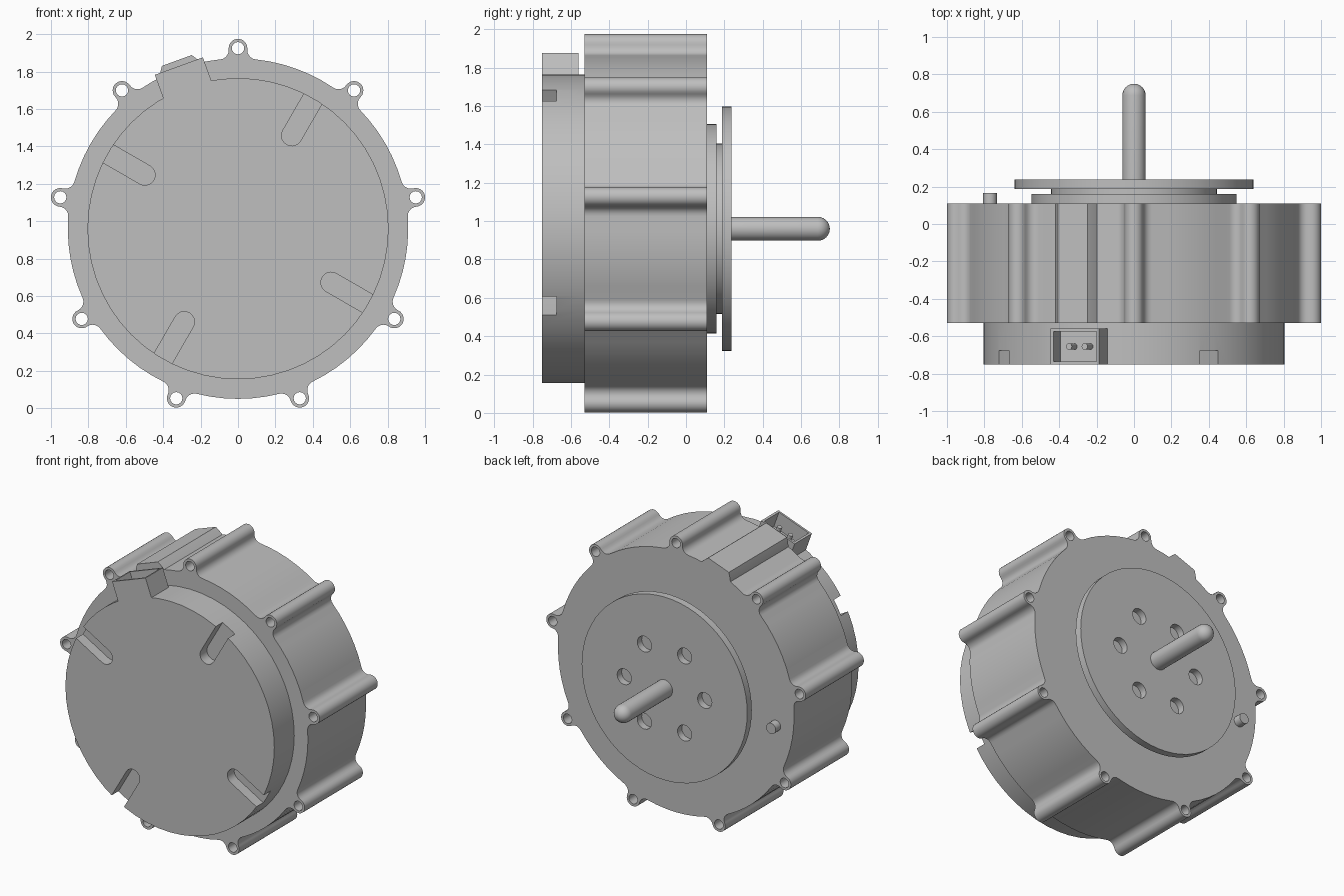
import bpy, bmesh, math
from mathutils import Vector, Matrix

if "Cube" in bpy.data.objects:
    bpy.data.objects.remove(bpy.data.objects["Cube"], do_unlink=True)

CZ = 0.96  # height of the motor axis
grey = bpy.data.materials.new("light_grey")
grey.use_nodes = True
COL = (0.52, 0.52, 0.52, 1)
grey.diffuse_color = COL
grey.node_tree.nodes["Principled BSDF"].inputs["Base Color"].default_value = COL


def polar(r, deg):
    return Vector((r * math.cos(math.radians(deg)), r * math.sin(math.radians(deg))))


def circle(r, n, c=(0, 0)):
    return [Vector(c) + polar(r, 360 * i / n) for i in range(n)]


def finish(name, bm, angle=35):
    bmesh.ops.recalc_face_normals(bm, faces=bm.faces)
    me = bpy.data.meshes.new(name)
    bm.to_mesh(me)
    bm.free()
    me.materials.append(grey)
    ob = bpy.data.objects.new(name, me)
    bpy.context.collection.objects.link(ob)
    shade(ob, angle)
    return ob


def shade(ob, angle=35):
    bpy.ops.object.select_all(action='DESELECT')
    ob.select_set(True)
    bpy.context.view_layer.objects.active = ob
    bpy.ops.object.shade_smooth_by_angle(angle=math.radians(angle))


def prism(name, loops, y0, y1, angle=35):
    """Extrude an outline (and hole loops) in the x/z plane from y0 to y1."""
    bm = bmesh.new()
    edges = []
    for loop in loops:
        vs = [bm.verts.new((p[0], y0, p[1] + CZ)) for p in loop]
        edges += [bm.edges.new((vs[i - 1], vs[i])) for i in range(len(vs))]
    if len(loops) == 1:
        bm.faces.new(vs)
    else:
        bmesh.ops.triangle_fill(bm, edges=edges, use_beauty=True)
    ext = bmesh.ops.extrude_face_region(bm, geom=bm.faces[:], use_keep_orig=True)
    moved = [g for g in ext["geom"] if isinstance(g, bmesh.types.BMVert)]
    bmesh.ops.translate(bm, verts=moved, vec=(0, y1 - y0, 0))
    return finish(name, bm, angle)


def cut(ob, cutters):
    for c in cutters:
        m = ob.modifiers.new("cut", 'BOOLEAN')
        m.operation, m.solver, m.object = 'DIFFERENCE', 'EXACT', c
        bpy.context.view_layer.objects.active = ob
        bpy.ops.object.modifier_apply(modifier=m.name)
        bpy.data.objects.remove(c, do_unlink=True)
    shade(ob)


# Connector axes: radial and tangential directions
U = polar(1, 110)
T = polar(1, 20)


def local(u, t):
    return U * u + T * t


# Body outline: arcs, filleted screw lugs and one raised boss
R, LUG_R, LUG, FIL = 0.91, 0.965, 0.05, 0.05
outline, holes = [], []
a = R + FIL
b = LUG + FIL
spread = math.degrees(math.acos((a * a + LUG_R ** 2 - b * b) / (2 * a * LUG_R)))
for k in range(9):
    ang = 90 + 40 * k
    lug = polar(LUG_R, ang)
    holes.append(circle(0.033, 16, lug))
    lo, hi = polar(a, ang - spread), polar(a, ang + spread)

    def arc(c, r, p, q, n, away=None):
        s = math.atan2(*(p - c).yx)
        e = math.atan2(*(q - c).yx)
        d = (e - s + math.pi) % (2 * math.pi) - math.pi
        if away is not None:
            d = (e - s) % (2 * math.pi)
        return [c + polar(r, math.degrees(s + d * i / n)) for i in range(n + 1)]

    j1 = lug + (lo - lug).normalized() * LUG
    j2 = lug + (hi - lug).normalized() * LUG
    outline += arc(lo, FIL, lo.normalized() * R, j1, 5)
    outline += arc(lug, LUG, j1, j2, 12, True)[1:-1]
    outline += arc(hi, FIL, j2, hi.normalized() * R, 5)
    if k == 0:
        outline += [polar(R, 90 + 9.5), local(0.902, 0.118), local(0.93, 0.103),
                    local(0.957, 0.085), local(0.957, -0.085), local(0.93, -0.103),
                    local(0.902, -0.118), polar(R, 130 - 9.5)]
    else:
        first, last = ang + spread, ang + 40 - spread
        outline += [polar(R, first + (last - first) * i / 6) for i in range(1, 6)]
prism("motor_body", [outline] + holes, -0.53, 0.11)

# Front cover with four round-ended radial slots
cover = prism("front_cover", [circle(0.805, 56)], -0.75, -0.53)
cutters = []
for ang in (60, 150, 240, 330):
    d, n = polar(1, ang), polar(1, ang + 90)
    pts = [d * 0.95 - n * 0.055, d * 0.95 + n * 0.055]
    pts += [d * 0.575 + polar(0.055, ang + 90 + 180 * i / 10) for i in range(11)]
    cutters.append(prism("slot_cutter", [pts], -0.80, -0.675))
cut(cover, cutters)

# Connector shell: four thin walls round an open socket, plus its floor
def box(name, u0, u1, t0, t1, y0, y1):
    return prism(name, [[local(u0, t0), local(u0, t1), local(u1, t1), local(u1, t0)]], y0, y1)


shell = box("connector_shell", 0.785, 0.925, -0.137, 0.137, -0.75, -0.56)
cut(shell, [box("socket_cutter", 0.81, 1.0, -0.122, 0.122, -0.736, -0.574)])

# Connector pins
for side, t in (("left", 0.045), ("right", -0.045)):
    bm = bmesh.new()
    p = local(0.85, t)
    rot = Vector((0, 0, 1)).rotation_difference(Vector((U.x, 0, U.y))).to_matrix().to_4x4()
    bmesh.ops.create_cone(bm, cap_ends=True, segments=12, radius1=0.017, radius2=0.017,
                          depth=0.09, matrix=Matrix.Translation((p.x, -0.655, p.y + CZ)) @ rot)
    finish(side + "_connector_pin", bm)

# Back hub: step ring, neck and drilled output flange
prism("step_ring", [circle(0.547, 56)], 0.11, 0.16)
prism("hub_neck", [circle(0.445, 48)], 0.16, 0.188)
bolt_holes = [circle(0.055, 20, polar(0.31, 60 * i)) for i in range(6)]
prism("output_flange", [circle(0.638, 64)] + bolt_holes, 0.187, 0.237)

# Locating pin on the back face
prism("locating_pin", [circle(0.037, 20, (-0.77, -0.10))], 0.11, 0.165)

# Output shaft with a round tip, turned about the axis
SR = 0.062
profile = [(0, 0.2), (SR, 0.2)]
profile += [(SR * math.cos(math.radians(x)), 0.688 + SR * math.sin(math.radians(x)))
            for x in range(0, 91, 15)]
bm = bmesh.new()
vs = [bm.verts.new((r, y, CZ)) for r, y in profile]
es = [bm.edges.new(vs[i:i + 2]) for i in range(len(vs) - 1)]
bmesh.ops.spin(bm, geom=vs + es, cent=(0, 0, CZ), axis=(0, 1, 0),
               angle=2 * math.pi, steps=28)
bmesh.ops.remove_doubles(bm, verts=bm.verts, dist=0.0005)
finish("output_shaft", bm)
